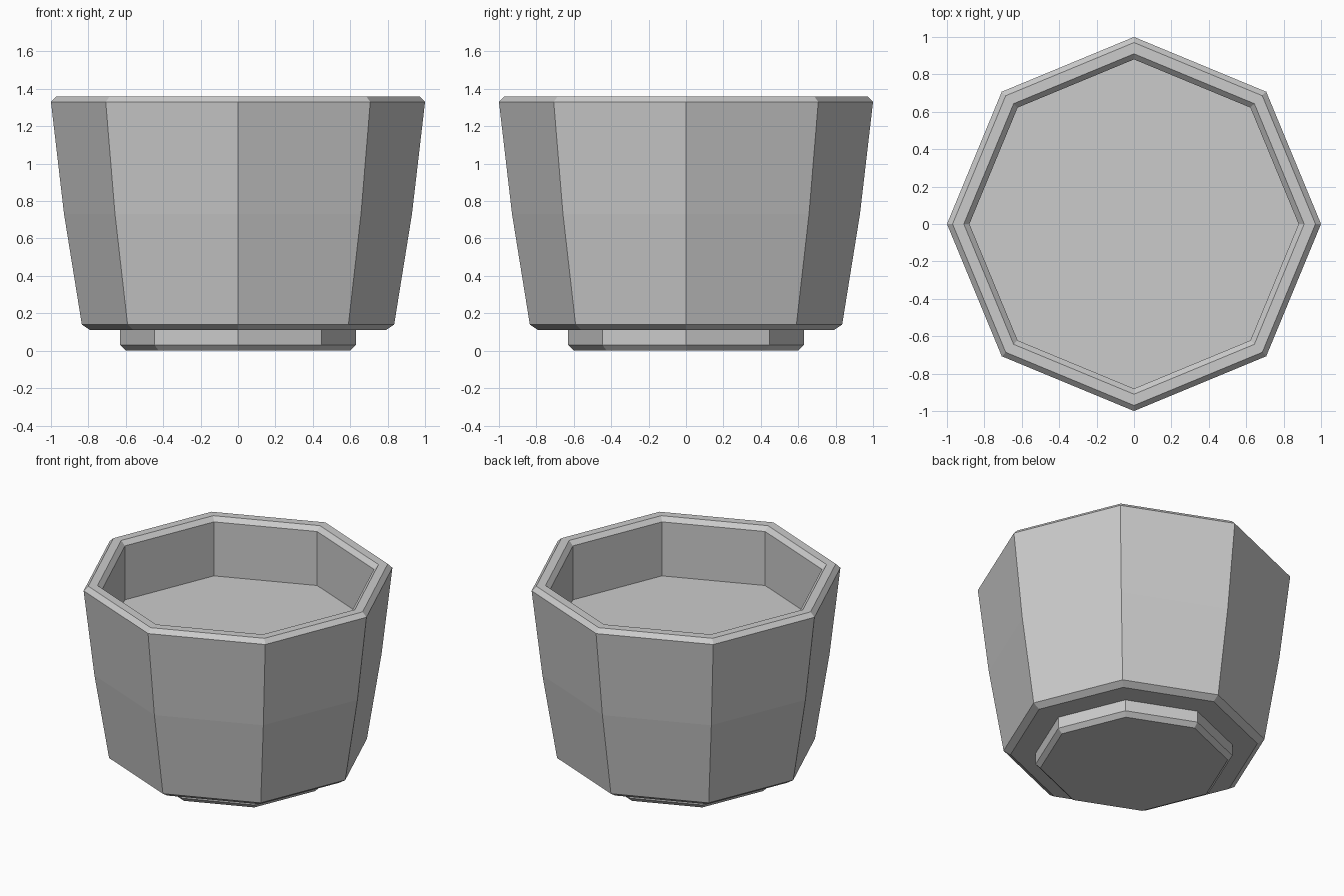
import bpy, bmesh, math

if "Cube" in bpy.data.objects:
    bpy.data.objects.remove(bpy.data.objects["Cube"])

SIDES = 8


def lathe(name, profile):
    """Eight-sided solid from (radius, z) rings, capped at both ends."""
    bm = bmesh.new()
    rings = [[bm.verts.new((r * math.cos(i * math.tau / SIDES),
                            r * math.sin(i * math.tau / SIDES), z))
              for i in range(SIDES)] for r, z in profile]
    for a, b in zip(rings, rings[1:]):
        for i in range(SIDES):
            j = (i + 1) % SIDES
            bm.faces.new((a[i], a[j], b[j], b[i]))
    bm.faces.new(rings[0][::-1])
    bm.faces.new(rings[-1])
    bmesh.ops.recalc_face_normals(bm, faces=bm.faces)
    mesh = bpy.data.meshes.new(name)
    bm.to_mesh(mesh)
    bm.free()
    obj = bpy.data.objects.new(name, mesh)
    bpy.context.collection.objects.link(obj)
    return obj


# Pot: chamfered base, slightly bowed wall, chamfered rim, recessed floor
lathe("pot_body", [(0.79, 0.11), (0.835, 0.14), (0.93, 0.73), (1.0, 1.33),
                   (0.97, 1.36), (0.91, 1.36), (0.88, 1.33), (0.88, 0.95)])

# Foot: narrower plinth under the pot with a chamfered lower edge
lathe("pot_foot", [(0.60, 0.0), (0.63, 0.03), (0.63, 0.11)])
